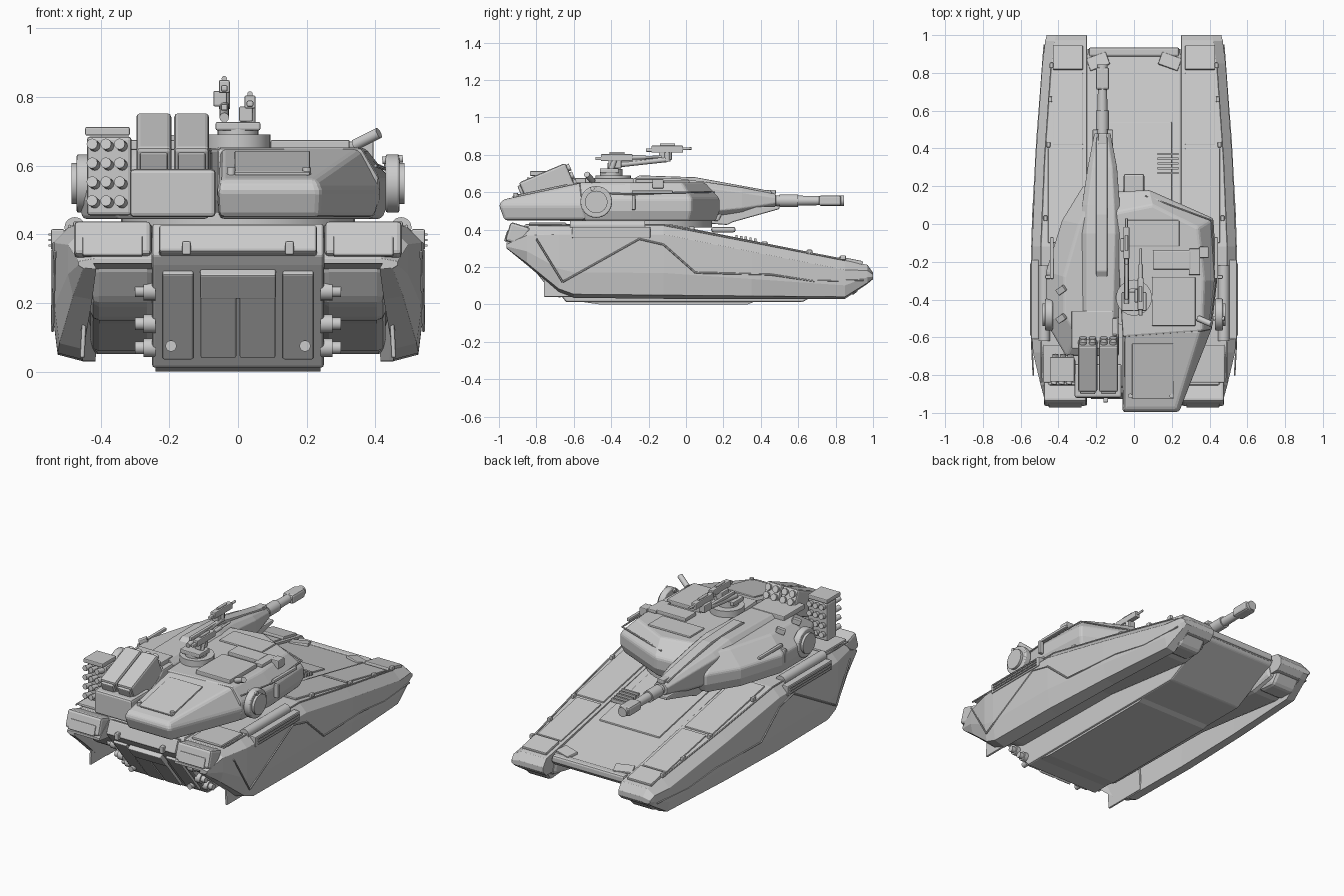
import bpy, bmesh, math
from mathutils import Vector, Matrix

if "Cube" in bpy.data.objects:
    bpy.data.objects.remove(bpy.data.objects["Cube"])

def finish(name, bm, mirror=False, bevel=0.0, smooth=False):
    bmesh.ops.recalc_face_normals(bm, faces=bm.faces[:])
    me = bpy.data.meshes.new(name)
    bm.to_mesh(me)
    bm.free()
    ob = bpy.data.objects.new(name, me)
    bpy.context.collection.objects.link(ob)
    if smooth:
        me.shade_smooth()
        me.set_sharp_from_angle(angle=math.radians(35))
    if bevel:
        m = ob.modifiers.new("bevel", 'BEVEL')
        m.width, m.segments, m.limit_method = bevel, 2, 'ANGLE'
        m.angle_limit = math.radians(25)
    if mirror:
        ob.modifiers.new("mirror", 'MIRROR').use_clip = False
    return ob

def loft(name, rings, **kw):
    bm = bmesh.new()
    vs = [[bm.verts.new(p) for p in r] for r in rings]
    n = len(vs[0])
    for a, b in zip(vs, vs[1:]):
        for i in range(n):
            bm.faces.new((a[i], a[(i+1) % n], b[(i+1) % n], b[i]))
    bm.faces.new(vs[0])
    bm.faces.new(vs[-1])
    return finish(name, bm, **kw)

def side_prism(name, pts, x0, x1, **kw):
    return loft(name, [[(x, y, z) for y, z in pts] for x in (x0, x1)], **kw)

def plan_loft(name, levels, **kw):
    return loft(name, [[(x, y, z) for x, y in pts] for z, pts in levels], **kw)

def box(name, c, s, rot=(0, 0, 0), bevel=0.005, **kw):
    bm = bmesh.new()
    bmesh.ops.create_cube(bm, size=1, matrix=Matrix.Diagonal((*s, 1)))
    for a, ax in zip(rot, 'XYZ'):
        bmesh.ops.rotate(bm, verts=bm.verts, matrix=Matrix.Rotation(a, 3, ax))
    bmesh.ops.translate(bm, verts=bm.verts, vec=c)
    return finish(name, bm, bevel=bevel, **kw)

def cyl(name, p, q, r, r2=None, n=24, **kw):
    p, q = Vector(p), Vector(q)
    d = q - p
    mat = Matrix.Translation((p+q)/2) @ d.to_track_quat('Z', 'Y').to_matrix().to_4x4()
    bm = bmesh.new()
    bmesh.ops.create_cone(bm, cap_ends=True, segments=n, radius1=r,
                          radius2=r if r2 is None else r2, depth=d.length, matrix=mat)
    return finish(name, bm, smooth=True, **kw)

def rail(name, pts, r=0.005, **kw):
    for i, (a, b) in enumerate(zip(pts, pts[1:])):
        cyl(f"{name}_{i}", a, b, r, n=6, **kw)

# Central hull tub, belly plate and nose bar
side_prism("hull_tub", [(-.64, .012), (-.88, .31), (-.9, .34), (-.86, .43), (-.12, .43), (.9, .215),
                        (.93, .19), (.91, .16), (.62, .012)], -.25, .25, bevel=.008)
side_prism("belly_plate", [(-.46, 0), (-.6, .02), (.38, .02), (.33, 0)], -.24, .24)
box("nose_bar", (0, .91, .2), (.48, .05, .045), bevel=.012)
for s in (-1, 1):
    box("nose_corner", (s*.19, .86, .225), (.11, .07, .02), rot=(-.2, 0, s*-.35))

# Side pods: channel section with outer skirt; y, outer x, top, under, skirt bottom
stations = [(-.96, .465, .33, .315, .30), (-.85, .495, .42, .30, .21), (-.68, .535, .425, .27, .065),
            (-.60, .54, .425, .26, .035), (-.12, .54, .425, .24, .03), (.35, .52, .333, .19, .03),
            (.85, .485, .235, .11, .03), (.97, .47, .212, .11, .11), (1.0, .462, .17, .14, .135)]
rings = []
for y, xo, zt, zm, zb in stations:
    h = zt - zb
    xi = xo - min(.09, .05 + h*.1)
    rings.append([(.25, y, zt), (xo-.05, y, zt), (xo, y, zt-min(.05, h*.3)), (xo, y, zb+h*.35),
                  (xo-.015, y, zb+h*.05), (xi, y, zb), (xi+.008, y, zm), (.25, y, zm)])
loft("side_pod", rings, mirror=True, bevel=.007)

# Inner sponson bulges and front pod bulbs
side_prism("sponson_underside", [(-.86, .31), (-.78, .2), (-.68, .15), (.1, .14), (.75, .06), (.92, .09),
                                 (.9, .18), (0, .3)], .24, .43, mirror=True, bevel=.025)
side_prism("pod_nose", [(.78, .235), (.97, .205), (.985, .16), (.9, .05), (.78, .06)], .265, .43,
           mirror=True, bevel=.02)
for z, y in ((.07, -.66), (.14, -.73), (.235, -.8)):
    cyl("hub", (.24, y, z), (.3, y, z), .018, mirror=True)
    cyl("hub_collar", (.24, y, z), (.275, y, z), .027, mirror=True)

# Skirt seams and raised panels
rail("skirt_seam", [(.533, -.8, .35), (.54, -.66, .12), (.54, -.25, .35), (.54, -.12, .32), (.535, .05, .17),
                    (.513, .45, .16), (.495, .68, .125), (.475, .95, .13)], mirror=True)
rail("pod_edge_rail", [(.49, -.84, .423), (.492, -.12, .425), (.472, .35, .335), (.437, .85, .238)], mirror=True)
box("side_vent_frame", (.525, -.4, .385), (.04, .42, .06), mirror=True)
for i in range(3):
    box("side_vent_slat", (.545, -.4, .368+i*.016), (.012, .38, .006), bevel=0, mirror=True)
cyl("pod_top_tube", (.475, -.62, .42), (.475, -.22, .42), .03, mirror=True)
side_prism("pod_top_panel", [(-.1, .42), (-.1, .432), (.4, .332), (.4, .32)], .27, .455, mirror=True, bevel=.004)
side_prism("pod_fore_panel", [(.42, .316), (.42, .328), (.8, .252), (.8, .24)], .27, .43, mirror=True, bevel=.004)
box("pod_lamp_cover", (.35, .88, .232), (.16, .13, .025), rot=(-.2, 0, 0), mirror=True)
box("pod_rear_panel", (.38, -.74, .43), (.2, .2, .015), mirror=True)
for y, z in ((.03, .405), (.42, .325), (.66, .28), (.84, .25)):
    box("pod_bolt", (.47-.04*y, y, z), (.02, .03, .025), mirror=True)
side_prism("glacis_plate", [(.06, .38), (.06, .398), (.54, .3), (.54, .28)], -.2, .2, bevel=.004)
for i in range(5):
    box("deck_grille", (.18, .27+i*.025, .362-i*.005), (.11, .012, .02), bevel=0)

# Rear: lamp housings, sloped ramp doors, steps
box("rear_lamp_housing", (.365, -.9, .375), (.225, .11, .105), rot=(-.3, 0, 0), bevel=.014, mirror=True)
box("rear_lamp_lens", (.365, -.955, .365), (.175, .02, .06), rot=(-.3, 0, 0), mirror=True)
slope = math.atan2(.24, .298)
box("ramp_door", (.057, -.76, .135), (.105, .02, .23), rot=(slope, 0, 0), mirror=True)
box("ramp_top_panel", (0, -.855, .255), (.22, .03, .09), rot=(slope, 0, 0))
box("ramp_side_panel", (.175, -.77, .165), (.09, .02, .32), rot=(slope, 0, 0), mirror=True)
cyl("rear_hook", (.195, -.66, .075), (.195, -.74, .075), .016, mirror=True)
box("rear_header", (0, -.89, .38), (.46, .05, .085), rot=(-.4, 0, 0), bevel=.008)
box("rear_latch", (.15, -.93, .36), (.025, .03, .04), mirror=True)
box("mud_flap", (.447, -.62, .17), (.014, .28, .26), rot=(0, -.05, 0), mirror=True)

# Turret base, right body, left body, bustle
cyl("turret_ring", (0, -.2, .41), (0, -.2, .465), .34, n=48)
def inset(pts, k, c):
    return [(c[0]+(x-c[0])*k, c[1]+(y-c[1])*k) for x, y in pts]
right = [(-.1, .17), (.08, .18), (.42, .03), (.44, -.3), (.41, -.56), (-.06, -.6)]
plan_loft("turret_right", [(.445, inset(right, .94, (.1, -.2))), (.50, right), (.565, right),
          (.652, [(-.1, .06), (.1, .1), (.34, -.02), (.37, -.3), (.36, -.57), (-.06, -.6)])], bevel=.012)
left = [(-.1, .2), (-.27, .2), (-.38, .02), (-.465, -.25), (-.465, -.52), (-.36, -.7), (-.08, -.7)]
plan_loft("turret_left", [(.445, inset(left, .95, (-.2, -.25))), (.5, left), (.56, left),
          (.65, [(-.1, .1), (-.25, .08), (-.29, 0), (-.37, -.28), (-.37, -.48), (-.3, -.58), (-.08, -.6)])], bevel=.01)
loft("turret_bustle", [[(-.055, -.97, .45), (.235, -.97, .45), (.4, -.54, .45), (-.055, -.54, .45)],
                       [(-.06, -1, .53), (.24, -1, .53), (.42, -.54, .53), (-.06, -.54, .53)],
                       [(-.05, -.98, .56), (.225, -.98, .56), (.355, -.56, .65), (-.05, -.56, .655)]], bevel=.014)

# Side discs on the turret cheeks
for s in (-1, 1):
    x = s*.43
    cyl("cheek_disc", (x, -.48, .548), (s*.47, -.48, .548), .085, n=32, bevel=.006)
    cyl("cheek_disc_cap", (x, -.48, .548), (s*.485, -.48, .548), .06, n=32)
    box("cheek_handle", (s*.455, -.28, .545), (.03, .02, .08))
    box("cheek_strip", (s*.435, -.18, .6), (.02, .22, .018))

# Gun housing, barrel and muzzle
def gun_ring(y, x0, x1, z0, z1, c):
    return [(x0, y, z0+c), (x0+c, y, z0), (x1-c, y, z0), (x1, y, z0+c),
            (x1, y, z1-c), (x1-c, y, z1), (x0+c, y, z1), (x0, y, z1-c)]
loft("gun_housing", [gun_ring(-.5, -.28, -.08, .46, .67, .03), gun_ring(-.05, -.28, -.07, .46, .675, .03),
                     gun_ring(.1, -.275, -.075, .465, .655, .03), gun_ring(.3, -.245, -.09, .49, .625, .025),
                     gun_ring(.48, -.21, -.125, .525, .59, .018)], bevel=.005)
side_prism("gun_underside", [(-.05, .445), (.22, .425), (.25, .44), (.5, .51), (.5, .525), (0, .52)], -.22, -.11, bevel=.006)
side_prism("gun_spine", [(-.3, .66), (-.25, .69), (.05, .68), (.46, .605), (.46, .58)], -.2, -.14, bevel=.006)
cyl("barrel", (-.167, .4, .555), (-.167, .74, .555), .03, .024)
box("muzzle_block", (-.167, .77, .555), (.07, .12, .055), bevel=.012)
cyl("muzzle_tip", (-.167, .72, .555), (-.167, .845, .555), .028)
cyl("barrel_sleeve", (-.167, .5, .555), (-.167, .6, .555), .034)
box("sight_block", (-.167, .45, .6), (.045, .06, .025))

# Roof: hatch panels, periscopes, edge details
for n, c, s in (("main_hatch", (.21, -.41, .66), (.23, .26, .03)), ("fore_hatch", (.2, -.19, .66), (.2, .1, .025)),
                ("small_hatch", (.32, -.2, .66), (.06, .14, .02)), ("roof_plate", (.1, -.05, .655), (.28, .14, .014)),
                ("left_roof_panel", (-.22, -.56, .66), (.22, .2, .03)), ("cheek_periscope", (.37, -.15, .645), (.05, .06, .05))):
    box(n, c, s)
box("driver_hatch", (0, .2, .4), (.11, .13, .03), bevel=.012)
for y in (-.35, -.5):
    box("left_lifting_eye", (-.385, y, .648), (.05, .035, .03), rot=(0, -.4, .6))
rail("right_roof_rail", [(.06, .15, .6), (.41, .02, .6), (.43, -.3, .59), (.4, -.54, .6)])
cyl("roof_lamp", (.34, -.5, .66), (.41, -.53, .695), .016)
cyl("side_camera", (.42, -.5, .615), (.48, -.5, .62), .011)
box("bustle_lid", (.1, -.78, .607), (.22, .3, .012), rot=(.21, 0, 0))
for x in (-.02, .2):
    cyl("bustle_bolt", (x, -.91, .57), (x, -.91, .595), .012)

# Launcher boxes with round tubes, tilted up toward the gun end
tilt = .4
R = Matrix.Rotation(tilt, 3, 'X')
for x in (-.245, -.135):
    base = Vector((x, -.74, .635))
    box("launcher_box", base, (.102, .27, .15), rot=(tilt, 0, 0), bevel=.012)
    box("launcher_lid", base + R @ Vector((0, -.14, 0)), (.08, .02, .12), rot=(tilt, 0, 0))
    for i in (-1, 1):
        for j in (-1, 0, 1):
            cyl("launch_tube", base + R @ Vector((i*.025, .12, j*.045)), base + R @ Vector((i*.025, .15, j*.045)), .019, n=16)
box("launcher_bracket", (-.19, -.83, .52), (.25, .18, .14), bevel=.012)
box("smoke_rack", (-.375, -.76, .57), (.13, .09, .23), bevel=.01)
box("smoke_rack_top", (-.38, -.77, .7), (.13, .13, .025))
for i in range(3):
    for j in range(4):
        p = (-.415+i*.04, -.79, .49+j*.055)
        cyl("smoke_tube", p, (p[0]-.01, -.85, p[2]+.008), .016, n=12)
        cyl("smoke_tube_front", (p[0], -.74, p[2]), (p[0], -.69, p[2]+.01), .016, n=12)

# Roof weapon mount with two light guns
cyl("mount_ring", (0, -.39, .65), (0, -.39, .69), .095, n=32)
cyl("mount_neck", (0, -.4, .68), (0, -.4, .725), .06)
box("mount_cradle", (0, -.41, .715), (.13, .1, .025))
def light_gun(x, y, z, length):
    box("light_gun_body", (x, y+.1, z), (.032, .17, .038))
    box("light_gun_ammo_box", (x-.012, y+.09, z-.035), (.04, .07, .045))
    cyl("light_gun_barrel", (x, y+.16, z), (x, y+length, z+.004), .007, n=12)
    cyl("light_gun_jacket", (x, y+.16, z), (x, y+length*.75, z+.003), .012, n=12)
    cyl("light_gun_sight", (x, y+.06, z+.023), (x, y+.14, z+.023), .008, n=12)
    box("light_gun_grip", (x, y+.01, z-.005), (.02, .05, .018))
light_gun(.035, -.47, .785, .34)
light_gun(-.04, -.2, .83, .23)
cyl("gun_arm", (-.04, -.42, .74), (-.04, -.1, .775), .014, n=12)
box("gun_arm_rail", (-.04, -.25, .77), (.02, .3, .02))
cyl("gun_post_long", (-.04, -.1, .765), (-.04, -.1, .82), .016, n=12)
cyl("gun_post_short", (.035, -.4, .72), (.035, -.38, .78), .016, n=12)
